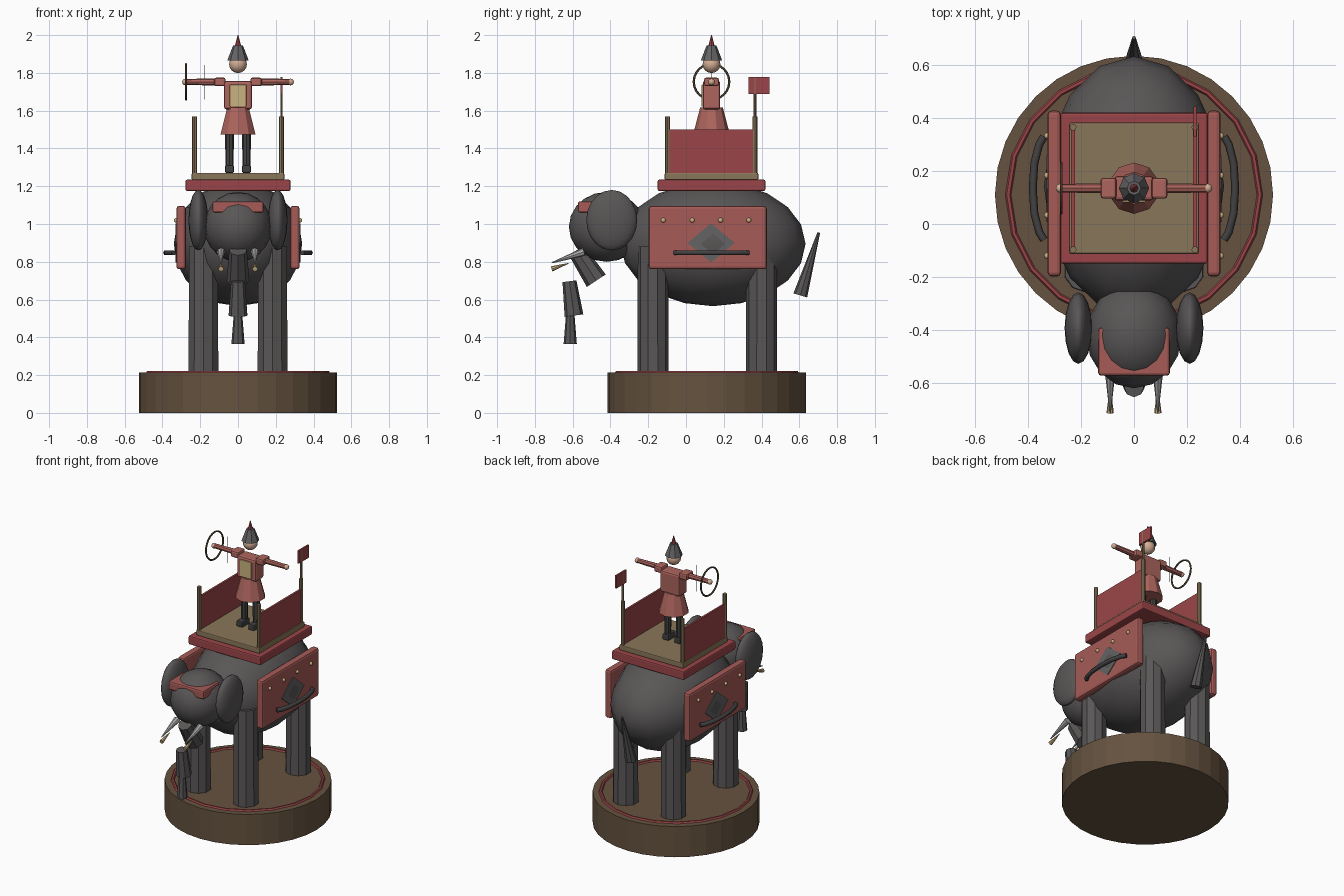
import bpy, math
from mathutils import Vector

if "Cube" in bpy.data.objects:
    bpy.data.objects.remove(bpy.data.objects["Cube"])

def mat(name, r, g, b):
    m = bpy.data.materials.new(name)
    m.diffuse_color = (r, g, b, 1)
    m.use_nodes = True
    m.node_tree.nodes["Principled BSDF"].inputs["Base Color"].default_value = m.diffuse_color
    return m

HIDE = mat("dark_hide", .10, .093, .093)
DARK = mat("dark_metal", .055, .052, .052)
IRON = mat("iron", .13, .125, .13)
STEEL = mat("steel", .4, .4, .4)
WOOD = mat("brown_wood", .13, .085, .05)
TAN = mat("tan_wood", .25, .18, .10)
RED = mat("deep_red", .33, .06, .065)
CLOTH = mat("red_cloth", .38, .105, .095)
ARMOUR = mat("armour_red", .42, .13, .11)
GOLD = mat("gold", .6, .45, .22)
SKIN = mat("skin", .65, .42, .3)

def finish(name, m, smooth=None):
    o = bpy.context.object
    o.name = name
    o.data.materials.append(m)
    if smooth:
        bpy.ops.object.shade_smooth_by_angle(angle=math.radians(smooth))
    return o

def box(name, loc, size, m, bevel=0):
    bpy.ops.mesh.primitive_cube_add(size=1, location=loc)
    o = finish(name, m)
    o.scale = size
    bpy.ops.object.transform_apply(location=False, rotation=False, scale=True)
    if bevel:
        b = o.modifiers.new("bevel", 'BEVEL')
        b.width, b.segments = bevel, 2
    return o

def ball(name, loc, radii, m, seg=16, rings=10):
    bpy.ops.mesh.primitive_uv_sphere_add(segments=seg, ring_count=rings, radius=1, location=loc)
    o = finish(name, m, 60)
    o.scale = radii
    return o

def cone(name, a, b, r1, r2, m, sides=8, smooth=None):
    # tapered cylinder from point a (radius r1) to point b (radius r2)
    a, b = Vector(a), Vector(b)
    d = b - a
    bpy.ops.mesh.primitive_cone_add(vertices=sides, radius1=r1, radius2=r2, depth=d.length,
                                    location=(a + b) / 2,
                                    rotation=d.to_track_quat('Z', 'Y').to_euler())
    return finish(name, m, smooth)

def ring(name, loc, major, minor, m, seg, rot=(0, 0, 0)):
    bpy.ops.mesh.primitive_torus_add(major_radius=major, minor_radius=minor, major_segments=seg,
                                     minor_segments=6, location=loc, rotation=rot)
    return finish(name, m)

CY = .11   # base centre
FY = .135  # howdah and rider centre

# Round plinth with red rim
cone("plinth", (0, CY, 0), (0, CY, .213), .525, .525, WOOD, 32)
ring("plinth_rim", (0, CY, .213), .475, .011, RED, 20)

# Animal body, head and trunk
ball("body", (0, .143, .895), (.34, .49, .33), HIDE)
ball("head", (0, -.42, .985), (.18, .2, .185), HIDE)
trunk = [((-.475, .70), (-.58, .86), .06, .047),
         ((-.593, .515), (-.617, .697), .05, .037),
         ((-.613, .365), (-.613, .515), .035, .023)]
for i, (a, b, r1, r2) in enumerate(trunk):
    cone(f"trunk_{i + 1}", (0, *a), (0, *b), r1, r2, HIDE, 8)
cone("tail", (0, .605, .622), (0, .703, .955), .038, .007, HIDE, 8)
box("forehead_plate", (0, -.482, 1.09), (.27, .18, .06), CLOTH, .01)

for s, side in ((-1, "left"), (1, "right")):
    # Legs, ears, tusks
    for y, end in ((-.175, "front"), (.40, "back")):
        cone(f"{end}_{side}_leg", (s * .183, y, .21), (s * .183, y, .88), .083, .08, HIDE, 10)
    ball(f"{side}_ear", (s * .21, -.393, 1.02), (.052, .135, .16), HIDE)
    cone(f"{side}_tusk", (s * .09, -.54, .853), (s * .09, -.71, .795), .022, .003, STEEL, 8)
    cone(f"{side}_tusk_tip", (s * .09, -.712, .762), (s * .09, -.622, .792), .014, .002, GOLD, 8)

    # Side blanket with studs, diamond and curved bar
    box(f"{side}_blanket", (s * .301, .115, .928), (.05, .625, .335), CLOTH, .014)
    for y in (-.12, .033, .183, .333):
        ball(f"{side}_stud", (s * .327, y, 1.02), (.013, .013, .013), GOLD, 8, 6)
    d = cone(f"{side}_diamond", (s * .31, .133, .9), (s * .331, .133, .9), .125, .125, IRON, 4)
    d.data.transform(d.matrix_basis.to_3x3().to_4x4())
    d.rotation_euler = (0, 0, 0)
    if max(v.co.z for v in d.data.vertices) < .12:   # stand the diamond on its point
        for v in d.data.vertices:
            y, z = v.co.y, v.co.z
            v.co.y, v.co.z = (y - z) * .7071, (y + z) * .7071
    d.scale = (1, 1, .83)
    c = bpy.data.curves.new(f"{side}_bar", 'CURVE')
    c.dimensions = '3D'
    c.bevel_depth, c.bevel_resolution, c.use_fill_caps = .015, 1, True
    pts = [(.34, -.06), (.358, -.03), (.376, .04), (.382, .135), (.376, .23), (.358, .30), (.34, .33)]
    sp = c.splines.new('POLY')
    sp.points.add(len(pts) - 1)
    for p, (x, y) in zip(sp.points, pts):
        p.co = (s * x, y, .848, 1)
    c.materials.append(DARK)
    bpy.context.collection.objects.link(bpy.data.objects.new(f"{side}_bar", c))

    # Howdah posts and side wall
    for y in (-.097, .365):
        cone("howdah_post", (s * .23, y, 1.26), (s * .23, y, 1.57), .013, .013, TAN, 8)
    box(f"{side}_howdah_wall", (s * .23, FY, 1.383), (.014, .45, .235), RED)

    # Rider's limbs
    box(f"rider_{side}_boot", (s * .045, FY - .015, 1.291), (.048, .085, .042), DARK, .008)
    cone(f"rider_{side}_leg", (s * .045, FY, 1.3), (s * .045, FY, 1.49), .021, .024, DARK, 8)
    box(f"rider_{side}_shoulder", (s * .096, FY, 1.752), (.06, .078, .045), ARMOUR, .01)
    cone(f"rider_{side}_arm", (s * .1, FY, 1.752), (s * .275, FY, 1.752), .019, .016, ARMOUR, 8)
    ball(f"rider_{side}_hand", (s * .278, FY, 1.752), (.018, .018, .018), SKIN, 8, 6)

# Howdah platform
box("howdah_base", (0, FY, 1.205), (.555, .57, .06), RED, .008)
box("howdah_floor", (0, FY, 1.252), (.49, .495, .037), TAN, .006)

# Flag on the back right post
cone("flag_pole", (.23, .365, 1.56), (.23, .365, 1.775), .007, .007, TAN, 6)
box("flag", (.23, .387, 1.733), (.012, .112, .088), RED)

# Rider's body, head and helmet
cone("rider_skirt", (0, FY, 1.475), (0, FY, 1.617), .097, .06, ARMOUR, 10)
box("rider_torso", (0, FY, 1.682), (.148, .092, .15), ARMOUR, .012)
box("rider_chest_plate", (0, FY - .047, 1.68), (.088, .012, .115), GOLD, .003)
ball("rider_head", (0, FY, 1.846), (.047, .047, .047), SKIN, 12, 8)
cone("helmet", (0, FY, 1.865), (0, FY, 1.945), .057, .026, IRON, 8)
cone("plume", (0, FY, 1.94), (0, FY, 2.0), .017, .002, RED, 8)

# Hoop bow and its string
ring("hoop", (-.275, FY, 1.753), .094, .006, WOOD, 24, (0, math.pi / 2, 0))
cone("string", (-.178, FY, 1.66), (-.178, FY, 1.842), .0016, .0016, IRON, 5)
